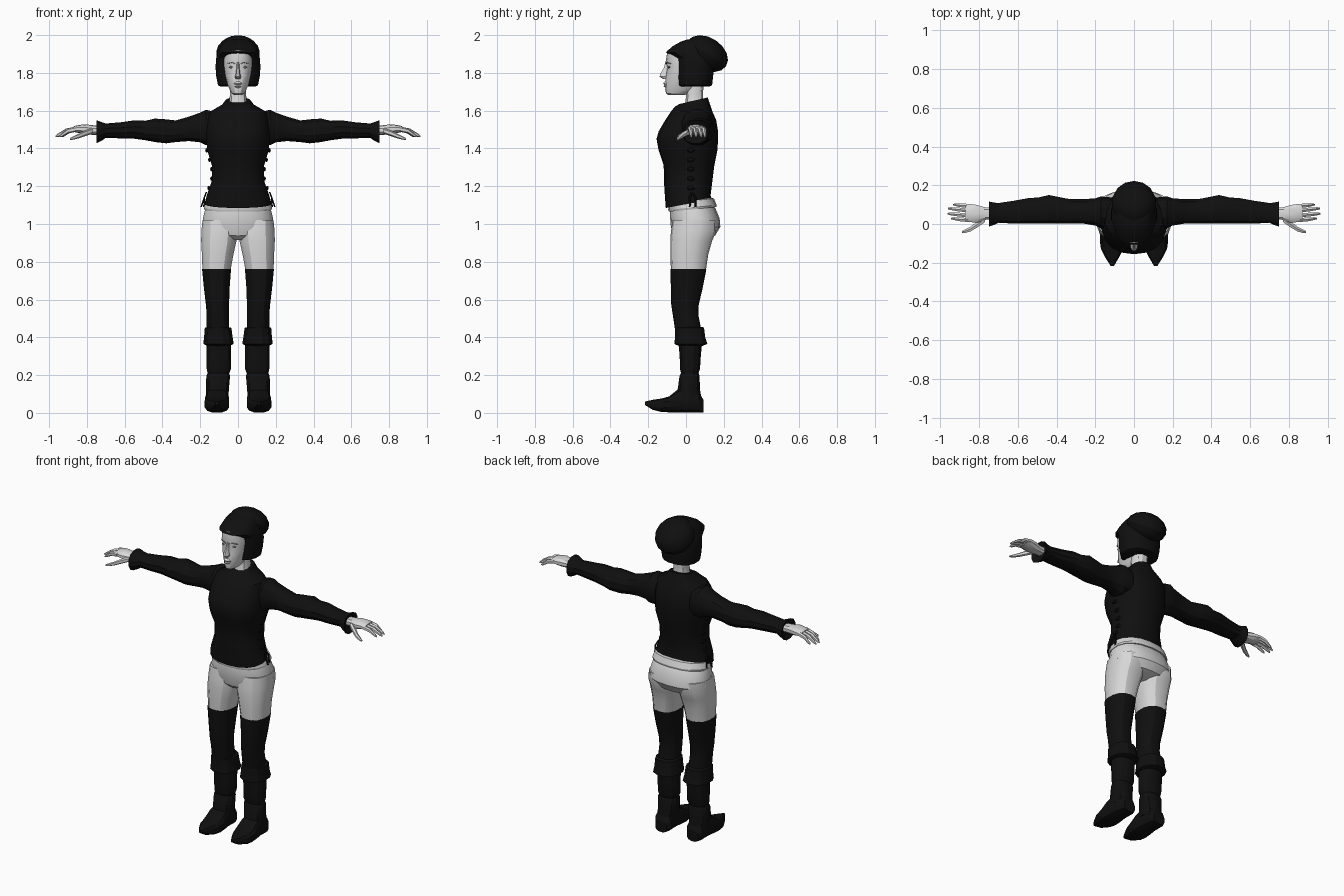
import bpy, bmesh, math
from mathutils import Matrix


def material(name, c):
    m = bpy.data.materials.new(name)
    m.diffuse_color = (c, c, c, 1)
    return m


BLACK = material("black cloth", 0.005)
SKIN = material("pale skin", 0.70)
PANTS = material("light grey trousers", 0.68)
SHADE = material("feature grey", 0.28)


def finish(name, bm, mat, mirror, angle):
    bmesh.ops.recalc_face_normals(bm, faces=bm.faces[:])
    me = bpy.data.meshes.new(name)
    bm.to_mesh(me)
    bm.free()
    me.materials.append(mat)
    ob = bpy.data.objects.new(name, me)
    bpy.context.collection.objects.link(ob)
    bpy.ops.object.select_all(action='DESELECT')
    ob.select_set(True)
    bpy.context.view_layer.objects.active = ob
    bpy.ops.object.shade_smooth_by_angle(angle=math.radians(angle))
    if mirror:
        mod = ob.modifiers.new("mirror", 'MIRROR')
        mod.use_mirror_merge = False
    return ob


def loft(name, axis, rings, mat, n=14, p=2.3, mirror=False, angle=28):
    """Skin rounded rings (t, a0, a1, b0, b1, tilt) stacked along an axis."""
    bm = bmesh.new()
    loops = []
    for r in rings:
        t, a0, a1, b0, b1 = r[:5]
        tilt = r[5] if len(r) > 5 else 0
        loop = []
        for i in range(n):
            th = 2 * math.pi * (i + 0.5) / n
            c, s = math.cos(th), math.sin(th)
            c = math.copysign(abs(c) ** (2 / p), c)
            s = math.copysign(abs(s) ** (2 / p), s)
            a = (a0 + a1) / 2 + c * (a1 - a0) / 2
            b = (b0 + b1) / 2 + s * (b1 - b0) / 2
            u = t + tilt * (s + 1) / 2
            loop.append(bm.verts.new({'x': (u, a, b), 'y': (a, u, b), 'z': (a, b, u)}[axis]))
        loops.append(loop)
    for l0, l1 in zip(loops, loops[1:]):
        for i in range(n):
            j = (i + 1) % n
            bm.faces.new((l0[i], l0[j], l1[j], l1[i]))
    bm.faces.new(loops[0])
    bm.faces.new(loops[-1])
    return finish(name, bm, mat, mirror, angle)


def body(name, rings, mat, **kw):
    """Centred loft from (z, half_width, front, back, tilt) rings."""
    return loft(name, 'z', [(r[0], -r[1], r[1], *r[2:]) for r in rings], mat, **kw)


def ball(name, loc, size, mat, rot=0, mirror=False, u=12, v=8):
    bm = bmesh.new()
    mx = Matrix.Translation(loc) @ Matrix.Rotation(rot, 4, 'X') @ Matrix.Diagonal((*size, 1))
    bmesh.ops.create_uvsphere(bm, u_segments=u, v_segments=v, radius=1, matrix=mx)
    return finish(name, bm, mat, mirror, 28)


# Fitted top with tilted collar and hem
body("top", [
    (1.635, .066, -.035, .115, .035), (1.62, .085, -.06, .125, .02),
    (1.595, .15, -.08, .14), (1.55, .165, -.11, .16), (1.49, .168, -.145, .17),
    (1.45, .17, -.156, .17), (1.39, .165, -.145, .166), (1.31, .14, -.118, .15),
    (1.23, .14, -.117, .14), (1.15, .168, -.112, .13), (1.085, .178, -.107, .137, .045)],
    BLACK, n=18)

# Sleeves with folds and flared cuffs
loft("sleeve", 'x', [
    (.12, -.02, .14, 1.42, 1.595), (.17, -.025, .145, 1.415, 1.608),
    (.20, -.01, .135, 1.43, 1.592), (.26, 0, .13, 1.437, 1.57),
    (.33, 0, .13, 1.432, 1.55), (.38, 0, .14, 1.425, 1.556),
    (.44, 0, .152, 1.432, 1.56), (.49, 0, .14, 1.442, 1.548),
    (.55, 0, .135, 1.45, 1.55), (.62, 0, .122, 1.452, 1.54),
    (.70, .005, .11, 1.455, 1.533), (.72, -.005, .112, 1.44, 1.54),
    (.75, -.016, .118, 1.425, 1.552), (.735, .01, .1, 1.45, 1.53)],
    BLACK, n=12, mirror=True)

# Side lacing knots and hanging cords
for i, (z, x) in enumerate([(1.44, .168), (1.39, .165), (1.34, .15), (1.29, .139), (1.24, .139), (1.19, .154)]):
    ball(f"lace_knot_{i + 1}", (x, .025, z), (.01, .022, .012), BLACK, mirror=True, u=6, v=4)
for i, (x, y) in enumerate([(.195, .02), (.18, .05)]):
    loft(f"lace_cord_{i + 1}", 'z', [
        (1.17, .162, .172, .025, .035), (1.14, .174, .183, y - .006, y + .006),
        (1.09, x - .005, x + .005, y - .005, y + .005)], BLACK, n=6, mirror=True)

# Trousers: hips, waistband and upper legs
body("trouser_hips", [
    (1.14, .155, -.07, .12), (1.08, .176, -.084, .157), (1.03, .188, -.084, .178),
    (.985, .193, -.08, .182), (.94, .16, -.068, .155), (.915, .06, -.04, .09)],
    PANTS, n=18)
body("waistband", [
    (1.065, .18, -.09, .16, .025), (1.075, .183, -.094, .162, .025),
    (1.11, .172, -.092, .148, .025), (1.115, .16, -.08, .13, .025)], PANTS, n=18)
loft("trouser_leg", 'z', [
    (1.02, .015, .19, -.07, .16), (.96, .003, .196, -.08, .16),
    (.91, .006, .197, -.083, .138), (.84, .022, .193, -.083, .118),
    (.76, .037, .19, -.08, .106)], PANTS, mirror=True)

# Stockings, turned-down boot cuffs, boot shafts and pointed shoes
loft("stocking", 'z', [
    (.762, .035, .192, -.083, .108), (.66, .043, .182, -.08, .088),
    (.57, .046, .171, -.078, .067), (.52, .046, .167, -.07, .065),
    (.42, .045, .168, -.055, .085)], BLACK, mirror=True)
loft("boot_cuff", 'z', [
    (.455, .05, .165, -.05, .09), (.45, .033, .178, -.06, .098),
    (.40, .026, .182, -.06, .104), (.365, .02, .186, -.065, .116),
    (.355, .04, .165, -.04, .09)], BLACK, n=12, mirror=True)
loft("boot_shaft", 'z', [
    (.40, .035, .17, -.045, .09), (.30, .034, .17, -.035, .08),
    (.235, .034, .168, -.034, .076), (.21, .045, .163, -.028, .068),
    (.195, .04, .17, -.036, .074), (.13, .046, .17, -.045, .075),
    (.07, .05, .17, -.06, .085)], BLACK, n=12, mirror=True)
loft("shoe", 'y', [
    (.092, .07, .15, 0, .07), (.07, .055, .166, 0, .11), (0, .052, .17, 0, .14),
    (-.05, .046, .176, 0, .12), (-.09, .045, .178, .002, .088),
    (-.13, .055, .172, .004, .077), (-.175, .078, .148, .015, .07),
    (-.218, .104, .12, .042, .06)], BLACK, n=12, p=2.8, mirror=True)

# Neck and head
body("neck", [(1.60, .06, -.015, .105), (1.645, .047, -.005, .092),
              (1.69, .044, 0, .09), (1.76, .046, 0, .10)], SKIN, n=12)
body("head", [
    (1.682, .02, -.092, -.01), (1.69, .033, -.105, .02), (1.71, .044, -.11, .05),
    (1.74, .057, -.108, .08), (1.785, .07, -.108, .10), (1.83, .079, -.1, .12),
    (1.858, .08, -.108, .12), (1.92, .078, -.098, .12)], SKIN, n=18)
body("nose", [
    (1.858, .007, -.11, -.08), (1.83, .008, -.117, -.08), (1.793, .013, -.139, -.08),
    (1.78, .018, -.142, -.08), (1.768, .013, -.124, -.08)], SKIN, n=8)
body("upper_lip", [(1.755, .01, -.112, -.09), (1.745, .022, -.122, -.085),
                   (1.738, .024, -.114, -.085)], SKIN, n=8)
body("lower_lip", [(1.739, .022, -.113, -.085), (1.73, .019, -.12, -.085),
                   (1.72, .012, -.109, -.085)], SKIN, n=8)
body("mouth_line", [(1.737, .023, -.118, -.085), (1.740, .023, -.118, -.085)], SHADE, n=8)
ball("eye", (.034, -.089, 1.83), (.016, .008, .006), SHADE, mirror=True, u=8, v=6)
loft("eyebrow", 'x', [
    (.012, -.111, -.09, 1.846, 1.852), (.034, -.106, -.085, 1.853, 1.858),
    (.056, -.091, -.07, 1.848, 1.851)], SHADE, n=6, mirror=True)

# Hair framing the face, and the large bun tilted back
body("hair", [
    (1.728, .095, -.035, .125), (1.735, .108, -.048, .14), (1.78, .117, -.052, .145),
    (1.83, .121, -.052, .15), (1.875, .118, -.058, .15), (1.895, .112, -.085, .15),
    (1.908, .106, -.109, .15), (1.94, .095, -.075, .15), (1.965, .078, -.03, .13),
    (1.978, .05, .01, .11)], BLACK, n=16)
ball("hair_bun", (0, .11, 1.902), (.117, .122, .085), BLACK, rot=math.radians(-33), u=14, v=8)

# Hands: palm, four fingers and thumb
loft("palm", 'x', [
    (.72, .025, .085, 1.47, 1.52), (.77, .02, .088, 1.472, 1.523),
    (.81, .005, .1, 1.475, 1.528), (.85, .008, .106, 1.483, 1.523),
    (.87, .015, .104, 1.487, 1.517)], SKIN, n=10, mirror=True)
for name, y0, y1, tip in [("index_finger", .02, .028, .945), ("middle_finger", .045, .053, .965),
                          ("ring_finger", .07, .08, .962), ("little_finger", .093, .1, .935)]:
    mid, k = (.855 + tip) / 2, (y0 + y1) / 2
    loft(name, 'x', [
        (.85, y0 - .012, y0 + .012, 1.49, 1.517), (mid, k - .011, k + .011, 1.48, 1.506),
        (tip - .012, y1 - .008, y1 + .008, 1.461, 1.479),
        (tip, y1 - .004, y1 + .004, 1.46, 1.468)], SKIN, n=6, mirror=True)
loft("thumb", 'x', [
    (.77, .008, .045, 1.478, 1.508), (.81, -.02, .015, 1.465, 1.495),
    (.845, -.04, -.012, 1.453, 1.477), (.875, -.048, -.028, 1.446, 1.463),
    (.89, -.048, -.036, 1.445, 1.455)], SKIN, n=6, mirror=True)
